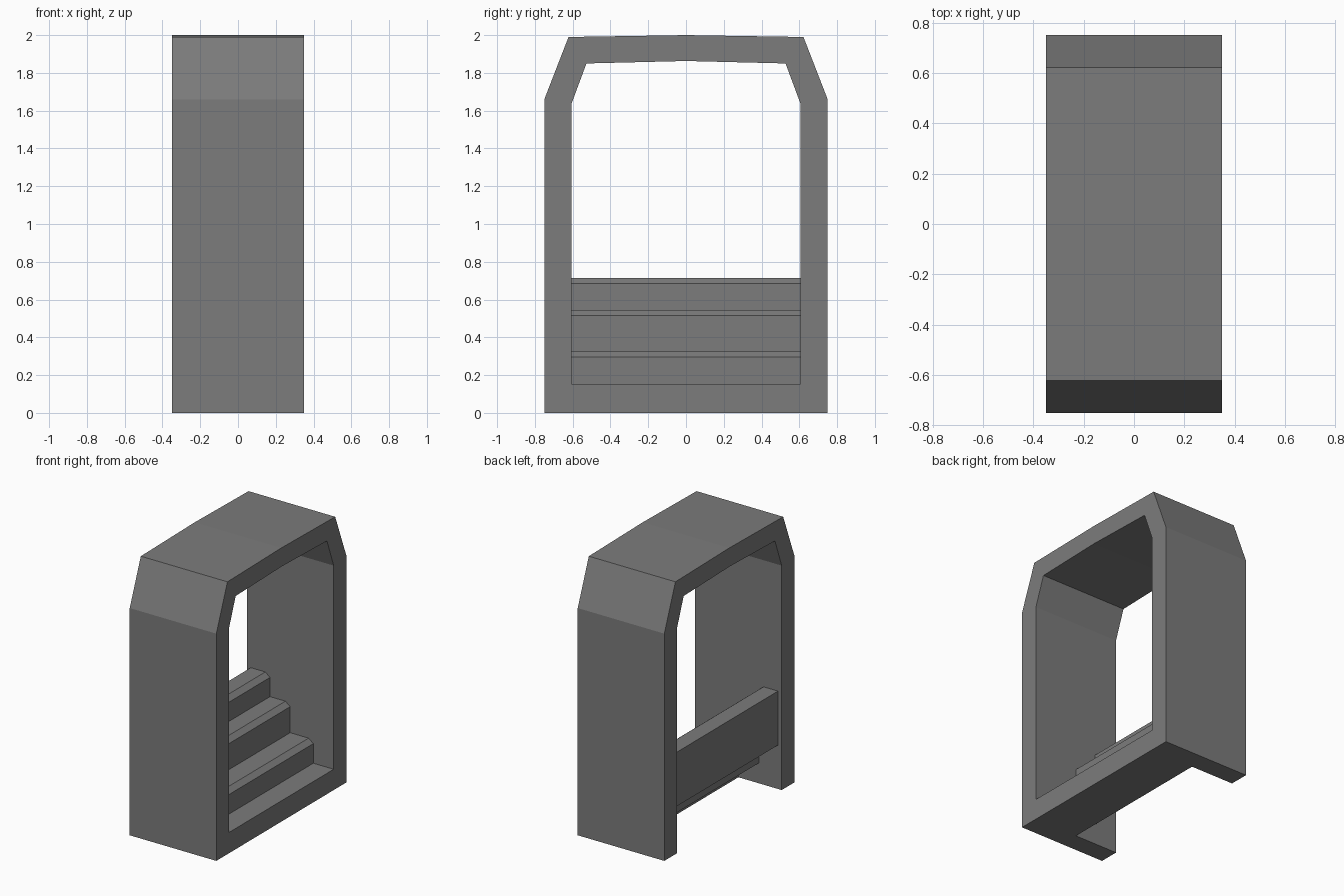
import bpy
import bmesh
from mathutils import Vector

if "Cube" in bpy.data.objects:
    bpy.data.objects.remove(bpy.data.objects["Cube"])

# Dark grey stone
stone = bpy.data.materials.new("dark_grey")
stone.diffuse_color = (0.2, 0.2, 0.2, 1)
stone.use_nodes = True
stone.node_tree.nodes["Principled BSDF"].inputs["Base Color"].default_value = stone.diffuse_color


def extrude_profile(name, points, offset):
    """Sweep a closed 3D outline along offset and cap both ends."""
    bm = bmesh.new()
    near = [bm.verts.new(p) for p in points]
    far = [bm.verts.new(Vector(p) + Vector(offset)) for p in points]
    n = len(points)
    for i in range(n):
        j = (i + 1) % n
        bm.faces.new((near[i], near[j], far[j], far[i]))
    bm.faces.new(near[::-1])
    bm.faces.new(far)
    bmesh.ops.recalc_face_normals(bm, faces=bm.faces)
    mesh = bpy.data.meshes.new(name)
    bm.to_mesh(mesh)
    bm.free()
    mesh.materials.append(stone)
    obj = bpy.data.objects.new(name, mesh)
    bpy.context.collection.objects.link(obj)
    return obj


HALF_DEPTH = 0.35
INNER = 0.605

# Arched doorway frame: right half outline (y, z), mirrored to the left
outer = [(0.75, 0), (0.75, 1.66), (0.622, 1.99)]
inner = [(INNER, 0), (INNER, 1.64), (0.527, 1.85)]


def arch(half, peak):
    return half + [(0, peak)] + [(-y, z) for y, z in reversed(half)]


outline = arch(outer, 2.0) + arch(inner, 1.863)[::-1]
extrude_profile("arch_frame", [(-HALF_DEPTH, y, z) for y, z in outline],
                (2 * HALF_DEPTH, 0, 0))

# Staircase with sill: side outline (x, z), each tread has a bevelled nose
FLOOR = 0.152
stairs = [(0, 0), (HALF_DEPTH, 0), (HALF_DEPTH, FLOOR)]
base = FLOOR
for x, top in [(0.185, 0.325), (-0.002, 0.545), (-0.165, 0.715)]:
    stairs += [(x, base), (x, top - 0.03), (x - 0.038, top)]
    base = top
# Stepped underside, back down to the sill
stairs += [(-0.32, 0.715), (-0.32, 0.32), (-0.165, 0.32),
           (-0.165, 0.148), (0, 0.148)]
extrude_profile("stairs", [(x, -INNER, z) for x, z in stairs],
                (0, 2 * INNER, 0))
